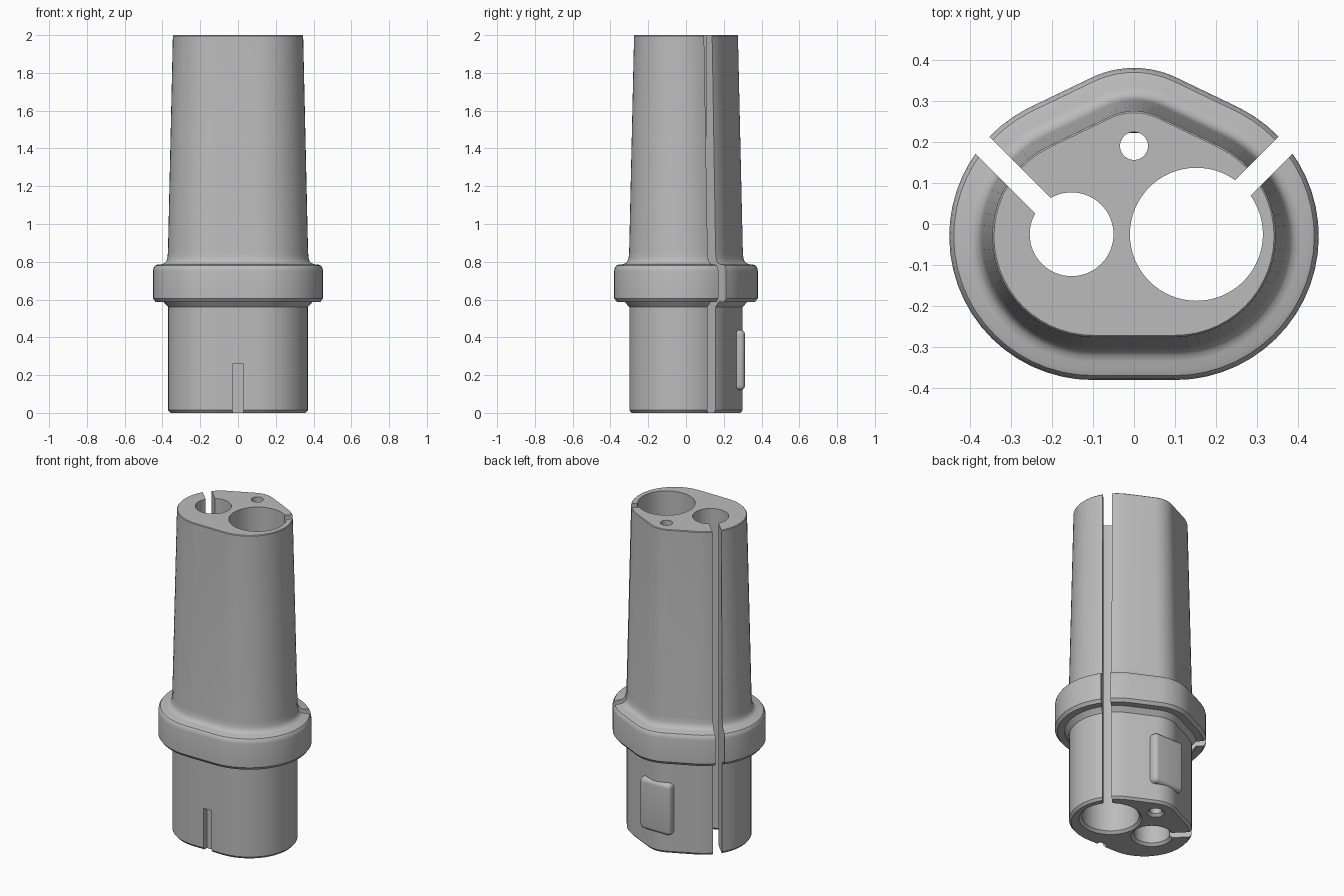
import bpy, bmesh
from math import pi, cos, sin, radians
from mathutils import Matrix

cube = bpy.data.objects.get("Cube")
if cube:
    bpy.data.objects.remove(cube)

grey = bpy.data.materials.new("light grey")
grey.use_nodes = True
grey.diffuse_color = (0.5, 0.5, 0.5, 1)
grey.node_tree.nodes["Principled BSDF"].inputs["Base Color"].default_value = (0.5, 0.5, 0.5, 1)


def add_object(name, bm):
    bmesh.ops.recalc_face_normals(bm, faces=bm.faces)
    mesh = bpy.data.meshes.new(name)
    bm.to_mesh(mesh)
    bm.free()
    mesh.materials.append(grey)
    obj = bpy.data.objects.new(name, mesh)
    bpy.context.collection.objects.link(obj)
    return obj


def loft(name, rings):
    """Skin a stack of matching closed rings and cap both ends."""
    bm = bmesh.new()
    loops = [[bm.verts.new(p) for p in ring] for ring in rings]
    n = len(loops[0])
    for low, high in zip(loops, loops[1:]):
        for i in range(n):
            j = (i + 1) % n
            bm.faces.new((low[i], low[j], high[j], high[i]))
    bm.faces.new(loops[0][::-1])
    bm.faces.new(loops[-1])
    return add_object(name, bm)


def outline(offset, z):
    """Rounded outline: two large side arcs and a smaller arc at the back."""
    arcs = [(0.1, -0.03, 0.27, -90, 63, 24),
            (0, 0.14, 0.16, 63, 117, 12),
            (-0.1, -0.03, 0.27, 117, 270, 24)]
    ring = []
    for cx, cy, r, a0, a1, steps in arcs:
        for k in range(steps + 1):
            a = radians(a0 + (a1 - a0) * k / steps)
            ring.append((cx + (r + offset) * cos(a), cy + (r + offset) * sin(a), z))
    return ring


def hole(x, y, r):
    """Round through-hole, chamfered at the bottom."""
    levels = [(r + 0.025, -0.01), (r, 0.015), (r, 2.05)]
    return loft("hole_cutter", [[(x + q * cos(2 * pi * k / 64), y + q * sin(2 * pi * k / 64), z)
                                 for k in range(64)] for q, z in levels])


def box(name, size, matrix):
    bm = bmesh.new()
    bmesh.ops.create_cube(bm, size=1)
    bmesh.ops.scale(bm, vec=size, verts=bm.verts)
    bm.transform(matrix)
    return add_object(name, bm)


def cut(obj, cutter):
    mod = obj.modifiers.new("cut", 'BOOLEAN')
    mod.operation = 'DIFFERENCE'
    mod.solver = 'EXACT'
    mod.object = cutter
    cutter.hide_render = True
    select(obj)
    bpy.ops.object.modifier_apply(modifier=mod.name)
    bpy.data.objects.remove(cutter)


def select(obj):
    bpy.ops.object.select_all(action='DESELECT')
    obj.select_set(True)
    bpy.context.view_layer.objects.active = obj


# Body with collar: wall offset and height
profile = [(-0.012, 0), (0, 0.014), (0, 0.56), (0.025, 0.588), (0.066, 0.588), (0.08, 0.606),
           (0.08, 0.752), (0.077, 0.768), (0.069, 0.78), (0.056, 0.785), (0.035, 0.787),
           (0.02, 0.792), (0.01, 0.802), (0.004, 0.82), (0.001, 0.85), (-0.025, 1.996), (-0.029, 2)]
body = loft("body", [outline(d, z) for d, z in profile])

# Cable holes, and the slots that open the two large ones to the outside
cut(body, hole(0, 0.19, 0.034))
for side, radius in ((1, 0.162), (-1, 0.102)):
    x, y = side * 0.152, -0.025
    cut(body, hole(x, y, radius))
    turn = Matrix.Rotation(radians(45 if side > 0 else 135), 4, 'Z')
    place = Matrix.Translation((x, y, 1)) @ turn @ Matrix.Translation((0.3, 0, 0))
    cut(body, box("slot_cutter", (0.5, 0.053, 2.2), place))

# Key notch at the lower front
cut(body, box("notch_cutter", (0.056, 0.08, 0.36), Matrix.Translation((0, -0.305, 0.08))))

# Rounded locating pad on the lower back
pad = box("back_pad", (0.21, 0.09, 0.32), Matrix.Translation((0, 0.267, 0.28)))
bevel = pad.modifiers.new("round", 'BEVEL')
bevel.width = 0.025
bevel.segments = 5
select(pad)
bpy.ops.object.modifier_apply(modifier=bevel.name)

for part in (body, pad):
    select(part)
    bpy.ops.object.shade_smooth_by_angle(angle=radians(30))
